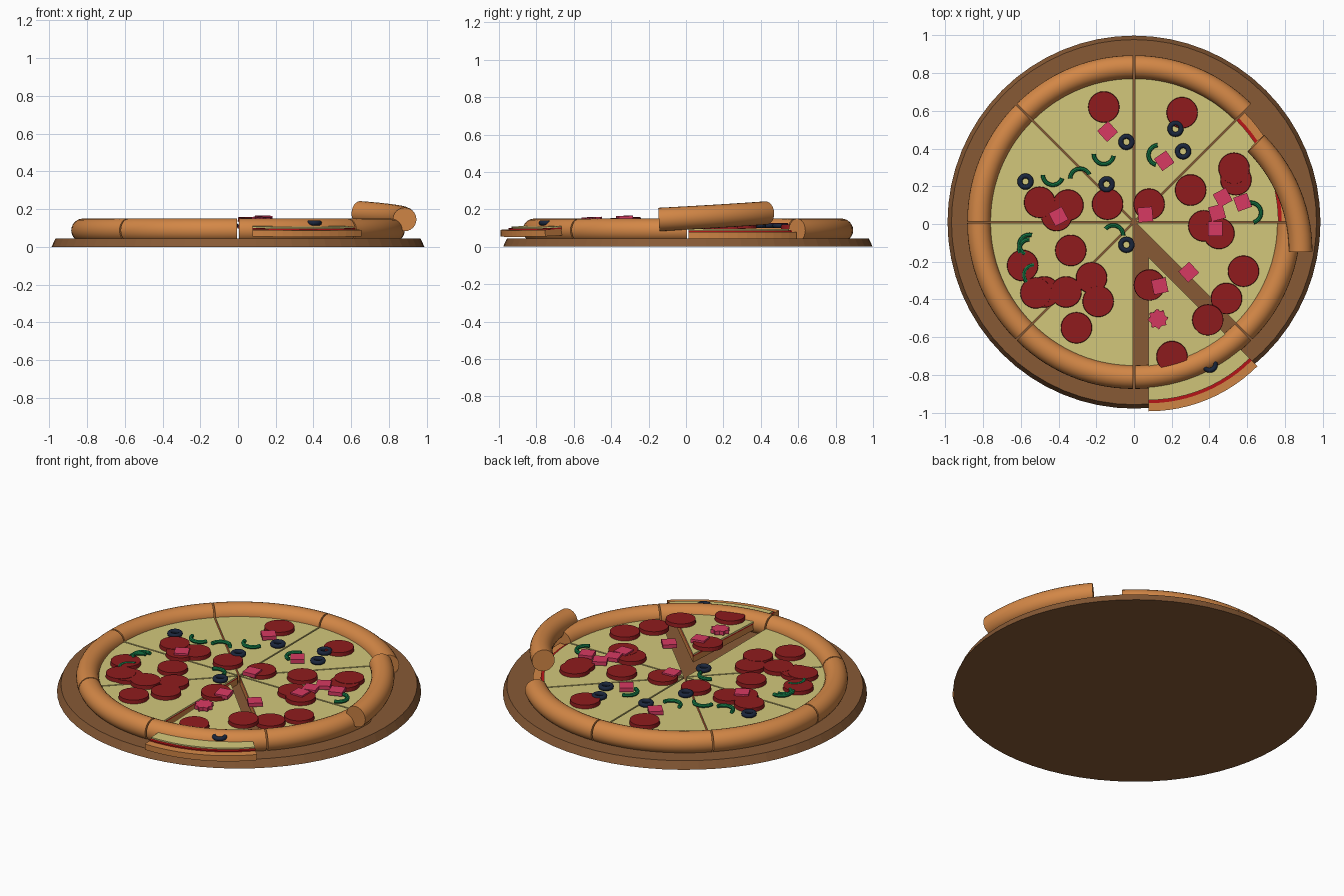
import bpy, bmesh
from math import pi, cos, sin, radians
from mathutils import Matrix, Vector

if "Cube" in bpy.data.objects:
    bpy.data.objects.remove(bpy.data.objects["Cube"], do_unlink=True)


def material(name, rgb):
    m = bpy.data.materials.new(name)
    m.use_nodes = True
    linear = [(c / 255) ** 2.2 for c in rgb] + [1]
    m.diffuse_color = linear
    m.node_tree.nodes["Principled BSDF"].inputs["Base Color"].default_value = linear
    return m


WOOD = material("wood brown", (134, 90, 56))
CRUST = material("baked crust", (210, 134, 72))
SAUCE = material("tomato red", (184, 28, 30))
CHEESE = material("cheese yellow", (209, 198, 122))
MEAT = material("pepperoni red", (142, 33, 35))
HAM = material("ham pink", (214, 60, 98))
PEPPER = material("pepper green", (28, 124, 74))
OLIVE = material("olive black", (32, 42, 62))

CENTER = Vector((0, 0.01, 0))
BOARD_TOP, CHEESE_TOP = 0.045, 0.095
SPREAD = 0.011                     # opens a thin cut between slices
CRUST_R, CRUST_T, CRUST_Z = 0.822, 0.0625, 0.088


def finish(bm, name, mat, matrix=Matrix(), smooth=False):
    bmesh.ops.recalc_face_normals(bm, faces=bm.faces)
    bm.transform(matrix)
    mesh = bpy.data.meshes.new(name)
    bm.to_mesh(mesh)
    bm.free()
    mesh.materials.append(mat)
    obj = bpy.data.objects.new(name, mesh)
    bpy.context.collection.objects.link(obj)
    if smooth:
        bpy.ops.object.select_all(action="DESELECT")
        obj.select_set(True)
        bpy.context.view_layer.objects.active = obj
        bpy.ops.object.shade_smooth_by_angle(angle=radians(40))
    return obj


def disc(name, mat, r_low, r_top, height, sides, matrix):
    bm = bmesh.new()
    bmesh.ops.create_cone(bm, cap_ends=True, segments=sides, radius1=r_low,
                          radius2=r_top, depth=height)
    return finish(bm, name, mat, matrix)


def tube(name, mat, ring, thick, start, end, steps, sides, matrix):
    """Round tube bent along an arc, capped unless it closes on itself."""
    bm = bmesh.new()
    closed = end - start >= 360
    rows = []
    for i in range(steps if closed else steps + 1):
        a = radians(start + (end - start) * i / steps)
        row = []
        for j in range(sides):
            b = 2 * pi * j / sides
            r = ring + thick * cos(b)
            row.append(bm.verts.new((r * cos(a), r * sin(a), thick * sin(b))))
        rows.append(row)
    for i in range(steps):
        p, q = rows[i], rows[(i + 1) % len(rows)]
        for j in range(sides):
            k = (j + 1) % sides
            bm.faces.new((p[j], q[j], q[k], p[k]))
    if not closed:
        bm.faces.new(rows[0])
        bm.faces.new(rows[-1])
    return finish(bm, name, mat, matrix, smooth=True)


def wedge(name, mat, radius, start, low, high, matrix):
    bm = bmesh.new()
    points = [bm.verts.new((0, 0, low))]
    for i in range(13):
        a = radians(start + 45 * i / 12)
        points.append(bm.verts.new((radius * cos(a), radius * sin(a), low)))
    face = bm.faces.new(points)
    new = bmesh.ops.extrude_face_region(bm, geom=[face])["geom"]
    bmesh.ops.translate(bm, vec=(0, 0, high - low),
                        verts=[v for v in new if isinstance(v, bmesh.types.BMVert)])
    return finish(bm, name, mat, matrix)


def outward(angle):
    return Vector((cos(radians(angle)), sin(radians(angle)), 0))


def tilted(direction, angle, pivot):
    """Rotation that lifts the end lying in the given direction."""
    axis = direction.cross(Vector((0, 0, 1)))
    return Matrix.Translation(pivot) @ Matrix.Rotation(angle, 4, axis) @ Matrix.Translation(-pivot)


# Round serving board
disc("serving_board", WOOD, 0.988, 0.967, BOARD_TOP, 64,
     Matrix.Translation((0, 0.01, BOARD_TOP / 2)))

# One slice slides out under its crust, one crust piece has broken off
out = outward(-67.5)
SLID = Matrix.Translation(out * 0.19 + Vector((0, 0, 0.008))) @ tilted(
    -out, 0.045, CENTER + out * 0.82 + Vector((0, 0, BOARD_TOP)))
chord = (outward(45) - outward(0)).normalized()
middle = CENTER + (outward(45) + outward(0)) * CRUST_R / 2 + Vector((0, 0, CRUST_Z))
BROKEN = Matrix.Translation((0.062, -0.16, 0.075)) @ tilted(chord, 0.056, middle)

# Eight slices: dough, sauce, cheese and crust
for i in range(8):
    start = 45 * i
    base = Matrix.Translation(CENTER + outward(start + 22.5) * SPREAD)
    move = SLID if i == 6 else Matrix()
    wedge(f"dough_{i + 1}", CRUST, 0.815, start, BOARD_TOP, 0.08, move @ base)
    wedge(f"sauce_{i + 1}", SAUCE, 0.772, start, 0.08, 0.087, move @ base)
    wedge(f"cheese_{i + 1}", CHEESE, 0.755, start, 0.087, CHEESE_TOP, move @ base)
    lift = Matrix.Translation((0, 0, CRUST_Z))
    tube(f"crust_{i + 1}", CRUST, CRUST_R - SPREAD, CRUST_T, start, start + 45, 14, 24,
         (BROKEN if i == 1 - 1 else Matrix()) @ base @ lift)


def place(x, y, height, turn=0):
    """Spot on the cheese; follows the slid slice where it lies on it."""
    spot = Vector((x, y, CHEESE_TOP + height))
    on_slid = x > 0.05 and y < -0.18 - (x - 0.07)
    if on_slid:
        spot = SLID @ (spot - out * 0.19)
    turned = Matrix.Rotation(radians(turn), 4, "Z")
    if on_slid:
        turned = SLID.to_3x3().to_4x4() @ turned
    return Matrix.Translation(spot) @ turned


# Pepperoni
pepperoni = [(-.16, .62), (.255, .59), (.53, .295), (.54, .235), (.3, .18), (.08, .105),
             (-.14, .105), (-.35, .1), (-.5, .115), (-.41, .045), (.37, -.01), (.45, -.05),
             (.58, -.25), (.49, -.395), (.39, -.505), (.08, -.32), (.2, -.7),
             (-.335, -.14), (-.225, -.285), (-.36, -.36), (-.52, -.365), (-.475, -.36),
             (-.19, -.41), (-.305, -.55), (-.59, -.22)]
for n, (x, y) in enumerate(pepperoni):
    disc(f"pepperoni_{n + 1}", MEAT, 0.083, 0.081, 0.022, 28,
         place(x, y, 0.011 + 0.001 * (n % 3)))

# Ham chunks
ham = [(-.14, .49, 42), (.16, .335, 35), (-.4, .04, 28), (.06, .05, 5), (.47, .14, 28),
       (.44, .06, 15), (.43, -.025, 0), (.575, .115, 20), (.29, -.255, 42),
       (.135, -.325, 12), (.125, -.5, 10), (.125, -.5, 50)]
for n, (x, y, turn) in enumerate(ham):
    bm = bmesh.new()
    bmesh.ops.create_cube(bm, size=1)
    bmesh.ops.scale(bm, vec=(0.078, 0.078, 0.022), verts=bm.verts)
    finish(bm, f"ham_{n + 1}", HAM, place(x, y, 0.022, turn))

# Olive rings
olives = [(-.04, .435), (.22, .505), (.26, .385), (-.575, .225), (-.145, .21),
          (-.04, -.11), (.40, -.742)]
for n, (x, y) in enumerate(olives):
    tube(f"olive_{n + 1}", OLIVE, 0.03, 0.013, 0, 360, 20, 10, place(x, y, 0.018))

# Curled pepper strips: position and arc
peppers = [(-.16, .37, 180, 350), (-.43, .26, 180, 340), (-.285, .24, 25, 180),
           (.13, .365, 95, 255), (-.11, -.06, 0, 140), (.62, .06, -75, 100),
           (-.555, -.11, 75, 245), (-.555, -.135, 90, 200), (-.53, -.27, 90, 225)]
for n, (x, y, start, end) in enumerate(peppers):
    tube(f"pepper_{n + 1}", PEPPER, 0.053, 0.011, start, end, 12, 8, place(x, y, 0.016))
